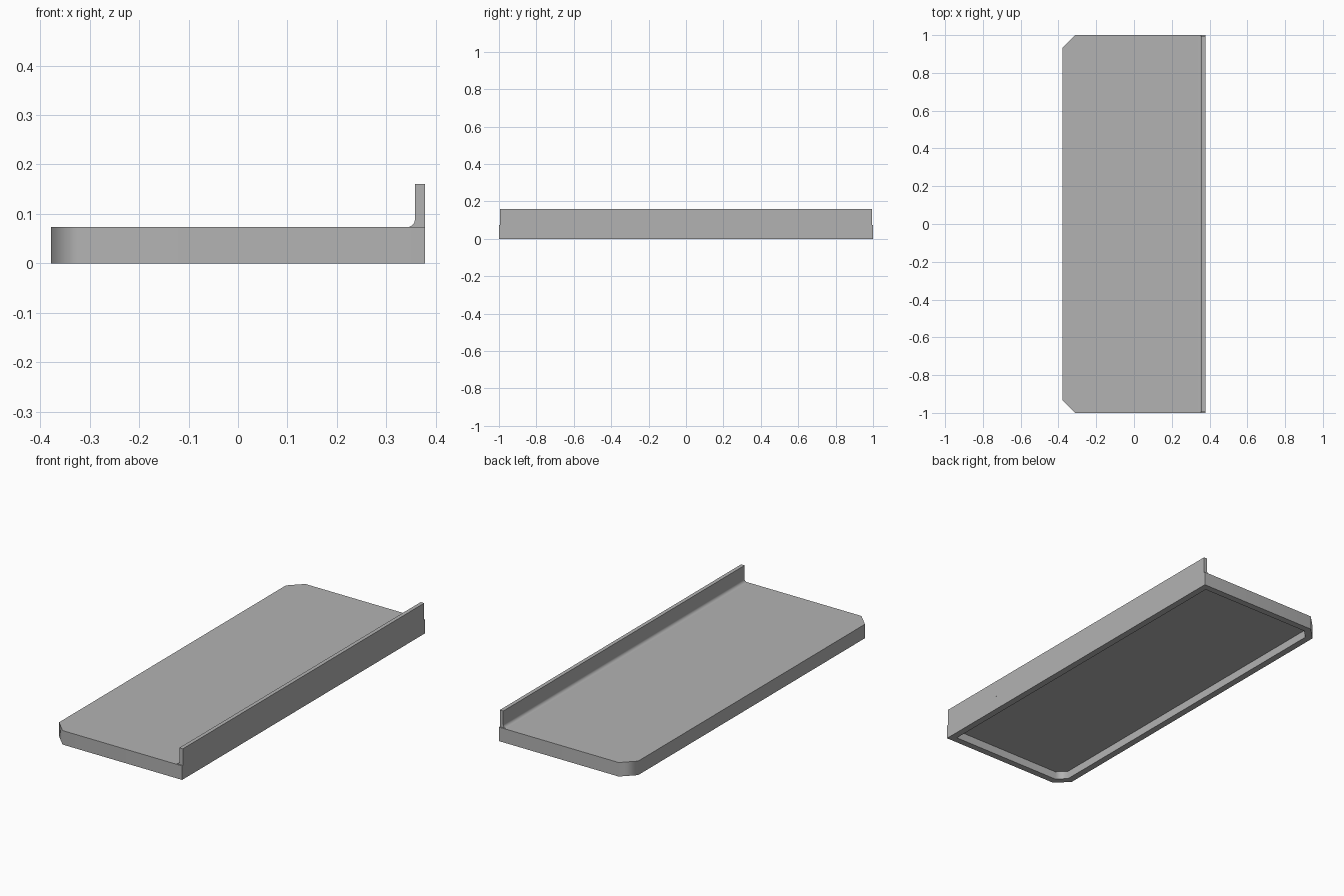
import bpy, bmesh, math

cube = bpy.data.objects.get("Cube")
if cube:
    bpy.data.objects.remove(cube, do_unlink=True)

HX, HY, H = 0.378, 1.0, 0.073   # tray half width, half length, height
RIM, DEPTH = 0.035, 0.042       # underside rim width and recess depth
CUT = 0.066                     # corner chamfer
TOP, LIP_X, FILLET = 0.16, 0.358, 0.016

grey = bpy.data.materials.new("plain grey")
grey.use_nodes = True
colour = (0.45, 0.45, 0.45, 1)
grey.diffuse_color = colour
grey.node_tree.nodes["Principled BSDF"].inputs["Base Color"].default_value = colour


def finish(bm, name):
    bmesh.ops.recalc_face_normals(bm, faces=bm.faces)
    mesh = bpy.data.meshes.new(name)
    bm.to_mesh(mesh)
    bm.free()
    obj = bpy.data.objects.new(name, mesh)
    bpy.context.collection.objects.link(obj)
    mesh.materials.append(grey)
    bpy.ops.object.select_all(action='DESELECT')
    obj.select_set(True)
    bpy.context.view_layer.objects.active = obj
    bpy.ops.object.shade_smooth_by_angle(angle=math.radians(50))
    weighted = obj.modifiers.new("even shading", 'WEIGHTED_NORMAL')
    weighted.keep_sharp = True
    return obj


def outline(inset):
    """Rectangle with both corners on the low side cut off."""
    x, y, c = HX - inset, HY - inset, CUT - inset * 0.586
    return [(x, -y), (x, y), (c - x, y), (-x, y - c), (-x, c - y), (c - x, -y)]


# Tray: outer wall, flat top, and a recess under it bounded by a rim
bm = bmesh.new()
loops = [[bm.verts.new((x, y, z)) for x, y in outline(inset)]
         for inset, z in ((0, H), (0, 0), (RIM, 0), (RIM, DEPTH))]
for a, b in zip(loops, loops[1:]):
    for i in range(len(a)):
        j = (i + 1) % len(a)
        bm.faces.new((a[i], a[j], b[j], b[i]))
bm.faces.new(loops[0])
bm.faces.new(loops[-1])
finish(bm, "tray")

# Upright lip along the left side, with a fillet where it meets the tray
profile = [(HX, H), (HX, TOP), (LIP_X, TOP)]
for i in range(7):
    t = math.radians(15 * i)
    profile.append((LIP_X - FILLET * (1 - math.cos(t)),
                    H + FILLET * (1 - math.sin(t))))
bm = bmesh.new()
face = bm.faces.new([bm.verts.new((x, -HY + 0.006, z)) for x, z in profile])
new = bmesh.ops.extrude_face_region(bm, geom=[face])["geom"]
bmesh.ops.translate(bm, vec=(0, 2 * HY - 0.012, 0),
                    verts=[v for v in new if isinstance(v, bmesh.types.BMVert)])
finish(bm, "side_lip")
